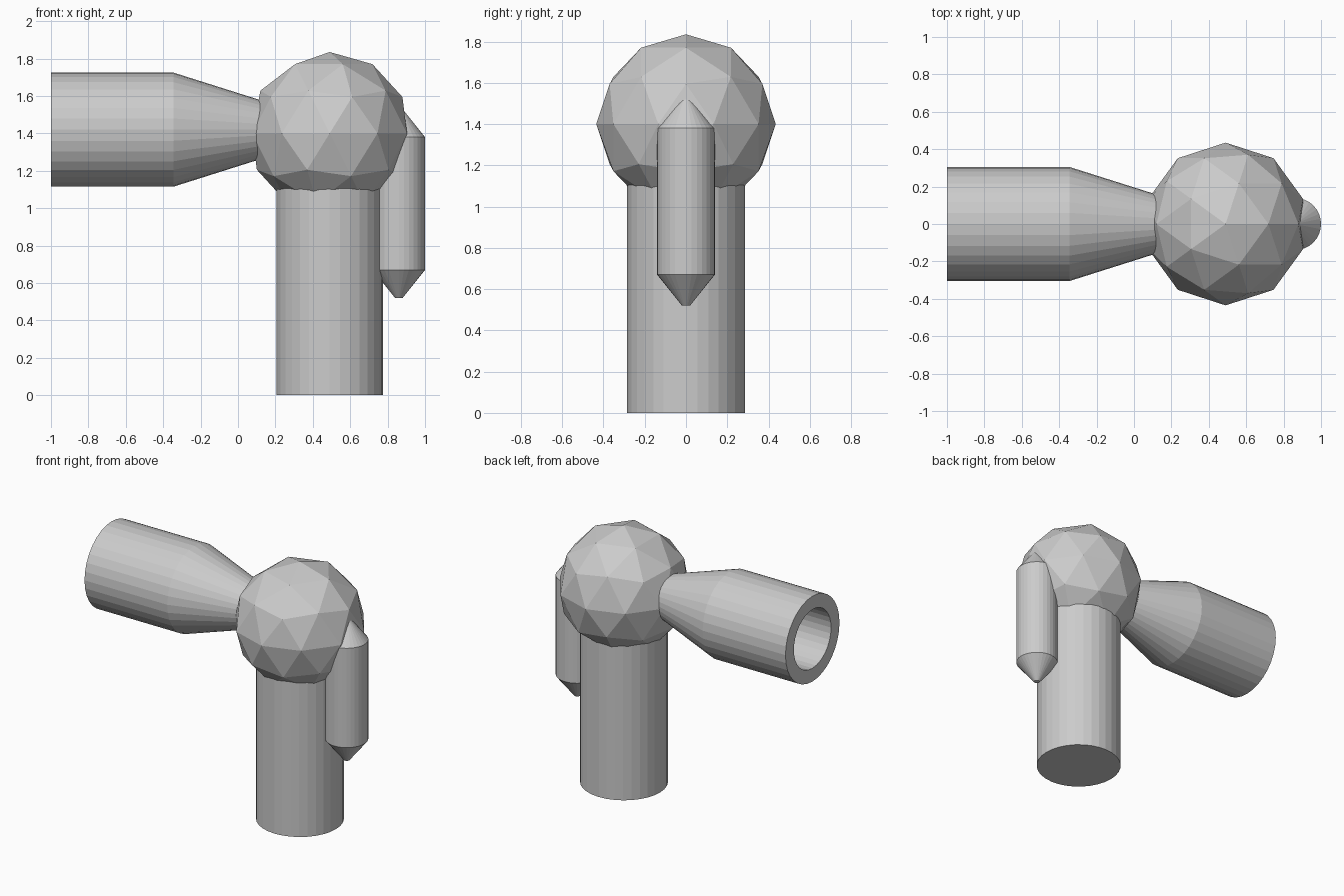
import bpy, bmesh
from math import cos, sin, pi
from mathutils import Matrix, Vector

if "Cube" in bpy.data.objects:
    bpy.data.objects.remove(bpy.data.objects["Cube"])


def lathe(name, profile, location, rotation=Matrix.Identity(4), sides=32):
    """Spin (radius, height) points about z; zero radius makes a pole."""
    bm = bmesh.new()
    rings = []
    for r, h in profile:
        rings.append([bm.verts.new((r * cos(2 * pi * i / sides),
                                    r * sin(2 * pi * i / sides), h))
                      for i in range(sides)])
    for a, b in zip(rings, rings[1:]):
        for i in range(sides):
            j = (i + 1) % sides
            bm.faces.new((a[i], a[j], b[j], b[i]))
    bm.faces.new(rings[0][::-1])
    bm.faces.new(rings[-1])
    bmesh.ops.recalc_face_normals(bm, faces=bm.faces)
    bmesh.ops.transform(bm, matrix=rotation, verts=bm.verts)
    mesh = bpy.data.meshes.new(name)
    bm.to_mesh(mesh)
    bm.free()
    obj = bpy.data.objects.new(name, mesh)
    obj.location = location
    bpy.context.collection.objects.link(obj)
    return obj


# Upright handle
lathe("handle", [(0.285, 0), (0.285, 1.3)], (0.49, 0, 0))

# Faceted ball body
bpy.ops.mesh.primitive_ico_sphere_add(subdivisions=2, radius=0.435,
                                      location=(0.49, 0, 1.4))
bpy.context.object.name = "ball_body"

# Hollow barrel lying along x: bore, open rim, outer wall, taper into the ball
lathe("barrel",
      [(0.21, -0.345), (0.21, -1.0), (0.305, -1.0), (0.305, -0.345), (0.145, 0.16)],
      (0, 0, 1.42), Matrix.Rotation(pi / 2, 4, 'Y'))

# Trigger rod with tapered ends
lathe("trigger",
      [(0.02, 0.52), (0.14, 0.67), (0.14, 1.38), (0.02, 1.53)], (0.86, 0, 0))
